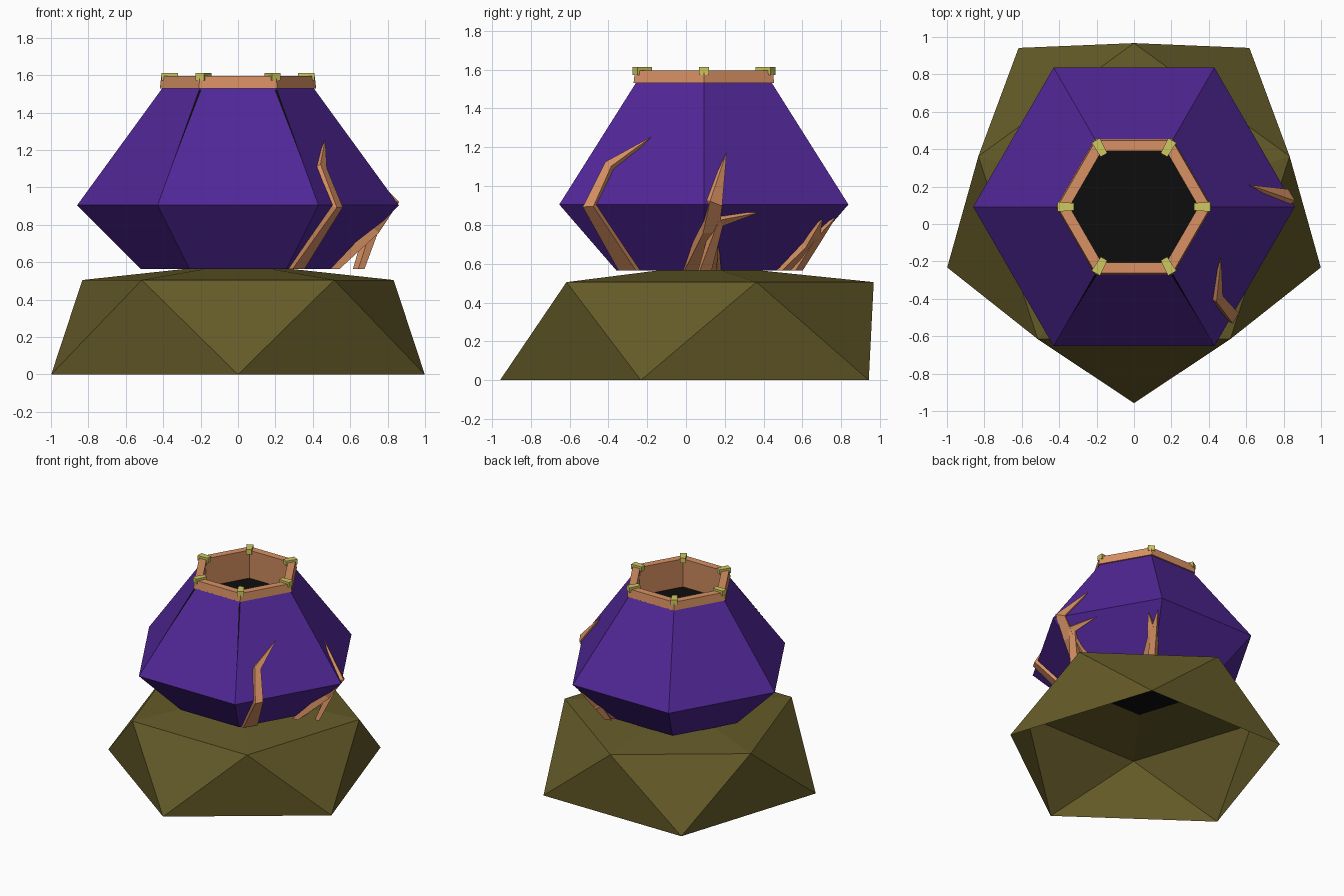
import bpy, bmesh, math
from mathutils import Vector, Matrix

cube = bpy.data.objects.get("Cube")
if cube:
    bpy.data.objects.remove(cube, do_unlink=True)

CY = 0.092                                   # y of the shared vertical axis
Z_BOT, Z_MID, Z_TOP = 0.565, 0.905, 1.53     # pot levels
R_BOT, R_MID, R_TOP = 0.52, 0.86, 0.405      # pot corner radii


def material(name, rgb):
    m = bpy.data.materials.new(name)
    m.use_nodes = True
    col = (*rgb, 1.0)
    m.diffuse_color = col
    bsdf = next(n for n in m.node_tree.nodes if n.type == 'BSDF_PRINCIPLED')
    bsdf.inputs["Base Color"].default_value = col
    return m


OLIVE = material("olive stone", (0.127, 0.102, 0.021))
PURPLE = material("purple glaze", (0.082, 0.020, 0.310))
ORANGE = material("copper orange", (0.68, 0.283, 0.125))
GOLD = material("pale gold", (0.62, 0.58, 0.115))
BLACK = material("black", (0.004, 0.004, 0.004))


def add_object(name, bm, *mats, fix=True):
    if fix:
        bmesh.ops.recalc_face_normals(bm, faces=bm.faces[:])
    me = bpy.data.meshes.new(name)
    bm.to_mesh(me)
    bm.free()
    ob = bpy.data.objects.new(name, me)
    bpy.context.collection.objects.link(ob)
    for m in mats:
        me.materials.append(m)
    return ob


def ring(bm, n, r, z, start=0.0):
    return [bm.verts.new((r * math.cos(start + i * math.tau / n),
                          CY + r * math.sin(start + i * math.tau / n), z)) for i in range(n)]


def bridge(bm, a, b):
    n = len(a)
    return [bm.faces.new((a[i], a[(i + 1) % n], b[(i + 1) % n], b[i])) for i in range(n)]


# Faceted pedestal: twisted pentagons with a low peak, open underneath
bm = bmesh.new()
low = ring(bm, 5, 1.05, 0.0, -math.pi / 2)
high = ring(bm, 5, 0.875, 0.505, -math.pi / 2 + math.pi / 5)
peak = bm.verts.new((0, CY, 0.595))
for i in range(5):
    j = (i + 1) % 5
    bm.faces.new((low[i], low[j], high[i]))
    bm.faces.new((low[j], high[j], high[i]))
    bm.faces.new((high[i], high[j], peak))
add_object("pedestal", bm, OLIVE, fix=False)

# Six-sided pot with a black underside
bm = bmesh.new()
bottom = ring(bm, 6, R_BOT, Z_BOT)
middle = ring(bm, 6, R_MID, Z_MID)
top = ring(bm, 6, R_TOP, Z_TOP)
bridge(bm, bottom, middle)
bridge(bm, middle, top)
under = bm.faces.new(bottom[::-1])
under.material_index = 1
add_object("pot_body", bm, PURPLE, BLACK, fix=False)

# Copper rim with its inner sleeve
bm = bmesh.new()
loops = [ring(bm, 6, r, z) for r, z in
         ((0.36, 1.36), (0.345, 1.595), (0.41, 1.595), (0.418, 1.53), (0.36, 1.53))]
for a, b in zip(loops, loops[1:]):
    for f in bridge(bm, a, b):
        f.normal_flip()
add_object("rim", bm, ORANGE, fix=False)

# Dark contents
bm = bmesh.new()
bm.faces.new(ring(bm, 6, 0.37, 1.362))
add_object("dark_contents", bm, BLACK, fix=False)

# Gold clips on the rim corners
for k in range(6):
    bm = bmesh.new()
    bmesh.ops.create_cube(bm, size=1.0)
    for v in bm.verts:
        taper = 0.9 if v.co.x < 0 else 1.15
        v.co = Vector((0.365 + v.co.x * 0.09, v.co.y * 0.045 * taper, 1.592 + v.co.z * 0.04))
    bm.transform(Matrix.Translation((0, CY, 0)) @ Matrix.Rotation(k * math.pi / 3, 4, 'Z'))
    add_object(f"rim_clip_{k + 1}", bm, GOLD)


def pot_radius(z):
    if z < Z_MID:
        return R_BOT + (R_MID - R_BOT) * (z - Z_BOT) / (Z_MID - Z_BOT)
    return R_MID + (R_TOP - R_MID) * (z - Z_MID) / (Z_TOP - Z_MID)


def on_pot(y, z):
    """Point on the +x walls of the pot."""
    return Vector((pot_radius(z) - abs(y - CY) / math.sqrt(3), y, z))


def pot_normal(y, z, e=0.04):
    dy = (on_pot(y + e, z) - on_pot(y - e, z)).normalized()
    dz = (on_pot(y, z + e) - on_pot(y, z - e)).normalized()
    return dy.cross(dz).normalized()


def vein(name, path):
    """Raised tapering root along (y, z, width, height) stations; the last is the tip."""
    bm = bmesh.new()
    pts = [on_pot(y, z) for y, z, w, h in path]
    sections = []
    for i, (y, z, w, h) in enumerate(path[:-1]):
        n = pot_normal(y, z)
        along = pts[i + 1] - pts[max(i - 1, 0)]
        side = along.cross(n).normalized() * w / 2
        base, crest = pts[i] - n * 0.03, pts[i] + n * h
        ring_pts = [base - side, crest - side * 0.85, crest + side * 0.85, base + side]
        if i == 0:                       # flat foot level with the pot's underside
            for p in ring_pts:
                p.z = Z_BOT
        sections.append([bm.verts.new(p) for p in ring_pts])
    for a, b in zip(sections, sections[1:]):
        bridge(bm, a, b)
    bm.faces.new(sections[0])
    tip = bm.verts.new(pts[-1] + pot_normal(*path[-1][:2]) * 0.012)
    last = sections[-1]
    for i in range(4):
        bm.faces.new((last[i], last[(i + 1) % 4], tip))
    add_object(name, bm, ORANGE)


# Root-like veins climbing the +x side
vein("front_vein", [(-0.29, 0.567, 0.13, 0.035), (-0.49, 0.90, 0.075, 0.03),
                    (-0.39, 1.10, 0.06, 0.025), (-0.17, 1.25, 0, 0)])
vein("side_vein", [(0.08, 0.567, 0.20, 0.04), (0.12, 0.78, 0.10, 0.03),
                   (0.145, 0.91, 0.09, 0.02), (0.205, 1.17, 0, 0)])
vein("side_vein_branch", [(0.10, 0.70, 0.08, 0.02), (0.17, 0.825, 0.065, 0.025),
                          (0.37, 0.87, 0, 0)])
bpy.data.objects["side_vein_branch"].data.update()
vein("back_vein", [(0.51, 0.567, 0.11, 0.045), (0.63, 0.70, 0.08, 0.035),
                   (0.655, 0.75, 0.06, 0.03), (0.70, 0.84, 0, 0)])
vein("back_vein_branch", [(0.57, 0.62, 0.06, 0.035), (0.67, 0.74, 0.05, 0.03),
                          (0.77, 0.85, 0, 0)])

# Thin dark seams on the two front ridges
for name, sx in (("seam_right", 1), ("seam_left", -1)):
    bm = bmesh.new()

    def ridge(z, shift):
        r = pot_radius(z) + 0.004
        return bm.verts.new((sx * (r * 0.5 + shift), CY - r * math.sqrt(0.75), z))
    bm.faces.new((ridge(1.52, -0.012), ridge(1.52, 0.0), ridge(1.12, -0.002)))
    add_object(name, bm, BLACK)
